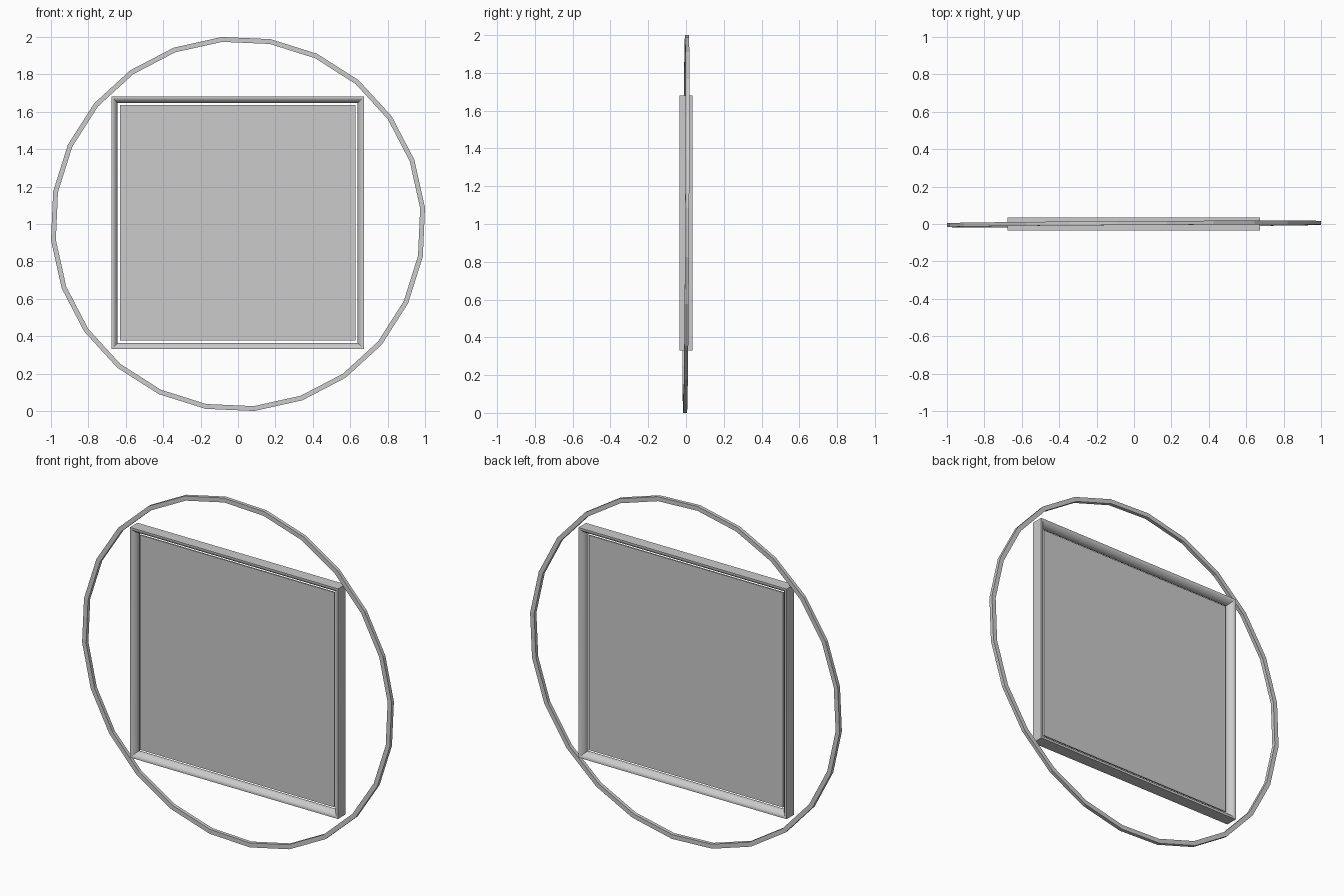
import bpy, math
from mathutils import Matrix, Vector

if "Cube" in bpy.data.objects:
    bpy.data.objects.remove(bpy.data.objects["Cube"])


def make(name, verts, faces):
    me = bpy.data.meshes.new(name)
    me.from_pydata(verts, [], faces)
    me.update()
    ob = bpy.data.objects.new(name, me)
    bpy.context.collection.objects.link(ob)
    return ob


def loop_faces(n, m):
    """Quads joining n closed sections of m points each, in a closed loop."""
    return [(i * m + j, i * m + (j + 1) % m,
             ((i + 1) % n) * m + (j + 1) % m, ((i + 1) % n) * m + j)
            for i in range(n) for j in range(m)]


# Thin 24-sided ring with a square section, very slightly tilted
R, W, H = 1.0035, 0.026, 0.0105
section = [(R, -H), (R, H), (R - W, H), (R - W, -H)]
verts = []
for i in range(24):
    a = math.radians(5 + 15 * i)
    for r, y in section:
        x, z = r * math.cos(a), r * math.sin(a)
        verts.append((x, y + 0.006 * x + 0.005 * z, z + 1.0))
ring = make("outer_ring", verts, loop_faces(24, 4))

# Square frame: mitred moulding, rounded towards the inside
half, cx, cz = 0.675, -0.002, 1.006
front = [(0, -0.035), (0.007, -0.035), (0.016, -0.030),
         (0.025, -0.021), (0.031, -0.011), (0.033, 0.0)]
profile = front + [(d, -y) for d, y in reversed(front[:-1])]
verts = []
for sx, sz in [(1, 1), (-1, 1), (-1, -1), (1, -1)]:
    for d, y in profile:
        verts.append((cx + sx * (half - d), y, cz + sz * (half - d)))
frame = make("square_frame", verts, loop_faces(4, len(profile)))

# Flat panel floating inside the frame with a narrow gap
s = 0.630
bpy.ops.mesh.primitive_cube_add(size=1, location=(cx, 0, cz))
panel = bpy.context.object
panel.name = "panel"
panel.data.transform(Matrix.Diagonal(Vector((2 * s, 0.008, 2 * s, 1))))

# Consistent outward normals, smooth moulding
for ob in (ring, frame, panel):
    bpy.ops.object.select_all(action='DESELECT')
    ob.select_set(True)
    bpy.context.view_layer.objects.active = ob
    bpy.ops.object.mode_set(mode='EDIT')
    bpy.ops.mesh.select_all(action='SELECT')
    bpy.ops.mesh.normals_make_consistent(inside=False)
    bpy.ops.object.mode_set(mode='OBJECT')
    if ob is frame:
        bpy.ops.object.shade_smooth_by_angle(angle=math.radians(30))
